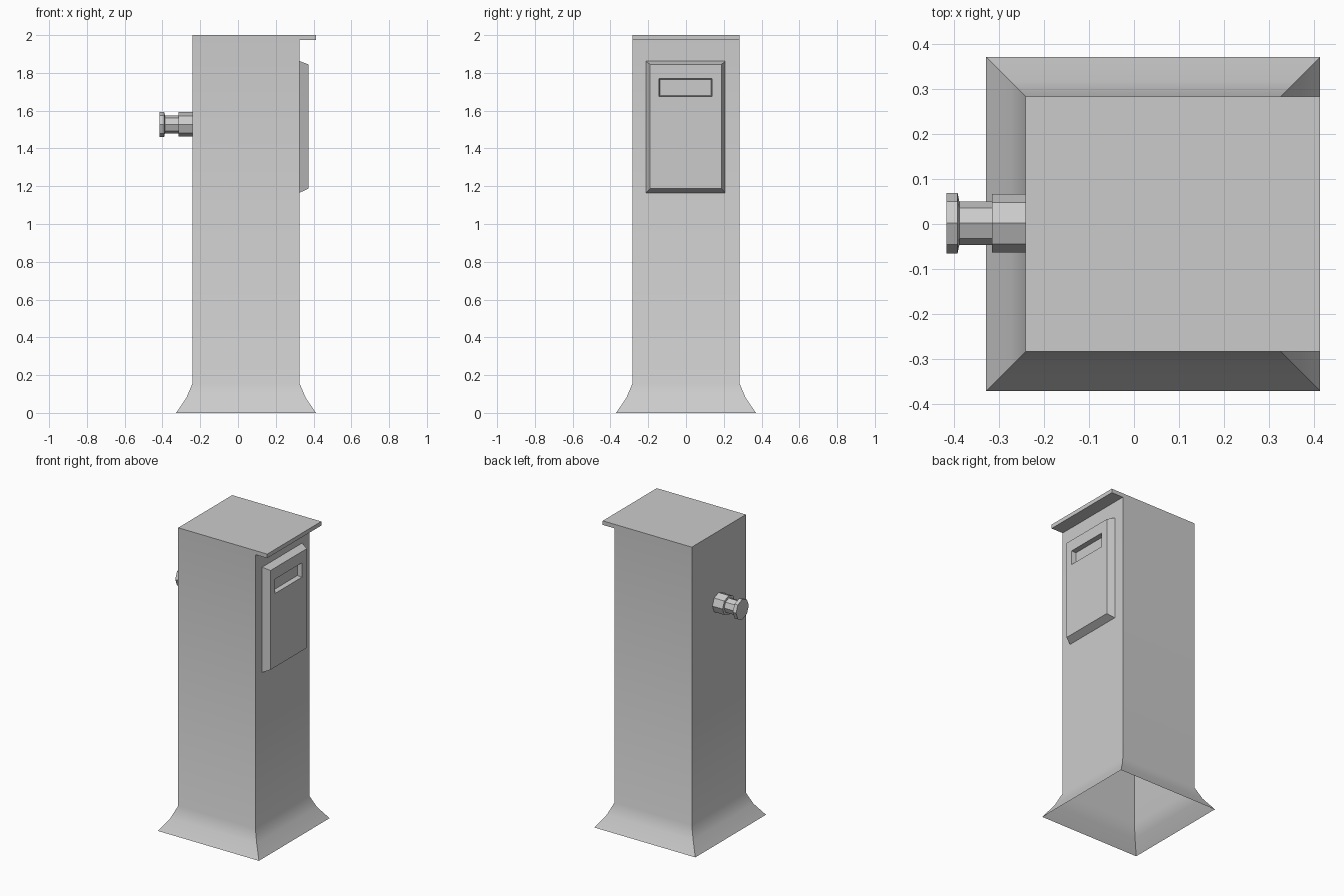
import bpy
import bmesh
from math import cos, sin, pi, radians

cube = bpy.data.objects.get("Cube")
if cube:
    bpy.data.objects.remove(cube, do_unlink=True)

# Single plain grey finish
grey = bpy.data.materials.new("plain_grey")
grey.use_nodes = True
colour = (0.6, 0.6, 0.6, 1.0)
grey.diffuse_color = colour
grey.node_tree.nodes["Principled BSDF"].inputs["Base Color"].default_value = colour


def loft(rings, cap_start=False, cap_end=True):
    """Skin a list of equal-length point rings."""
    bm = bmesh.new()
    loops = [[bm.verts.new(p) for p in ring] for ring in rings]
    for a, b in zip(loops, loops[1:]):
        n = len(a)
        for i in range(n):
            j = (i + 1) % n
            bm.faces.new((a[i], a[j], b[j], b[i]))
    if cap_start:
        bm.faces.new(list(reversed(loops[0])))
    if cap_end:
        bm.faces.new(loops[-1])
    return bm


def finish(bm, name):
    """Smooth gentle bends, keep corners sharp, and make the object."""
    bm.normal_update()
    for face in bm.faces:
        face.smooth = True
    for edge in bm.edges:
        edge.smooth = edge.calc_face_angle(pi) < radians(35)
    mesh = bpy.data.meshes.new(name)
    bm.to_mesh(mesh)
    bm.free()
    mesh.materials.append(grey)
    obj = bpy.data.objects.new(name, mesh)
    bpy.context.collection.objects.link(obj)
    return obj


def square(half, z):
    cx = 0.0425
    return [(cx + sx * half, sy * half, z)
            for sx, sy in ((-1, -1), (1, -1), (1, 1), (-1, 1))]


def panel_rect(x, y0, y1, z0, z1):
    return [(x, y0, z0), (x, y1, z0), (x, y1, z1), (x, y0, z1)]


def octagon(x, r):
    return [(x, 0.002 + r * cos(-i * pi / 4), 1.527 + r * sin(-i * pi / 4))
            for i in range(8)]


# Hollow post with flared foot, open underneath
profile = [(0.37, 0), (0.316, 0.08), (0.283, 0.157), (0.283, 1.973), (0.283, 2)]
post = loft([square(h, z) for h, z in profile])

# Overhanging lip pulled out of the top band on the panel side
post.normal_update()
band = [f for f in post.faces
        if f.normal.x > 0.9 and f.calc_center_median().z > 1.98]
pulled = bmesh.ops.extrude_face_region(post, geom=band)
bmesh.ops.translate(post, vec=(0.087, 0, 0),
                    verts=[v for v in pulled["geom"]
                           if isinstance(v, bmesh.types.BMVert)])
bmesh.ops.delete(post, geom=[f for f in band if f.is_valid], context="FACES_ONLY")
finish(post, "post_with_lip")

# Bevelled front panel with recessed slot
finish(loft([
    panel_rect(0.325, -0.213, 0.208, 1.165, 1.863),
    panel_rect(0.372, -0.19, 0.188, 1.187, 1.845),
    panel_rect(0.372, -0.143, 0.138, 1.675, 1.77),
    panel_rect(0.342, -0.138, 0.133, 1.68, 1.765),
]), "slot_panel")

# Octagonal stepped knob on the opposite side
knob = [(-0.24, 0.065), (-0.315, 0.065), (-0.315, 0.048), (-0.387, 0.048),
        (-0.391, 0.067), (-0.415, 0.067)]
finish(loft([octagon(x, r) for x, r in knob], cap_start=True), "side_knob")
